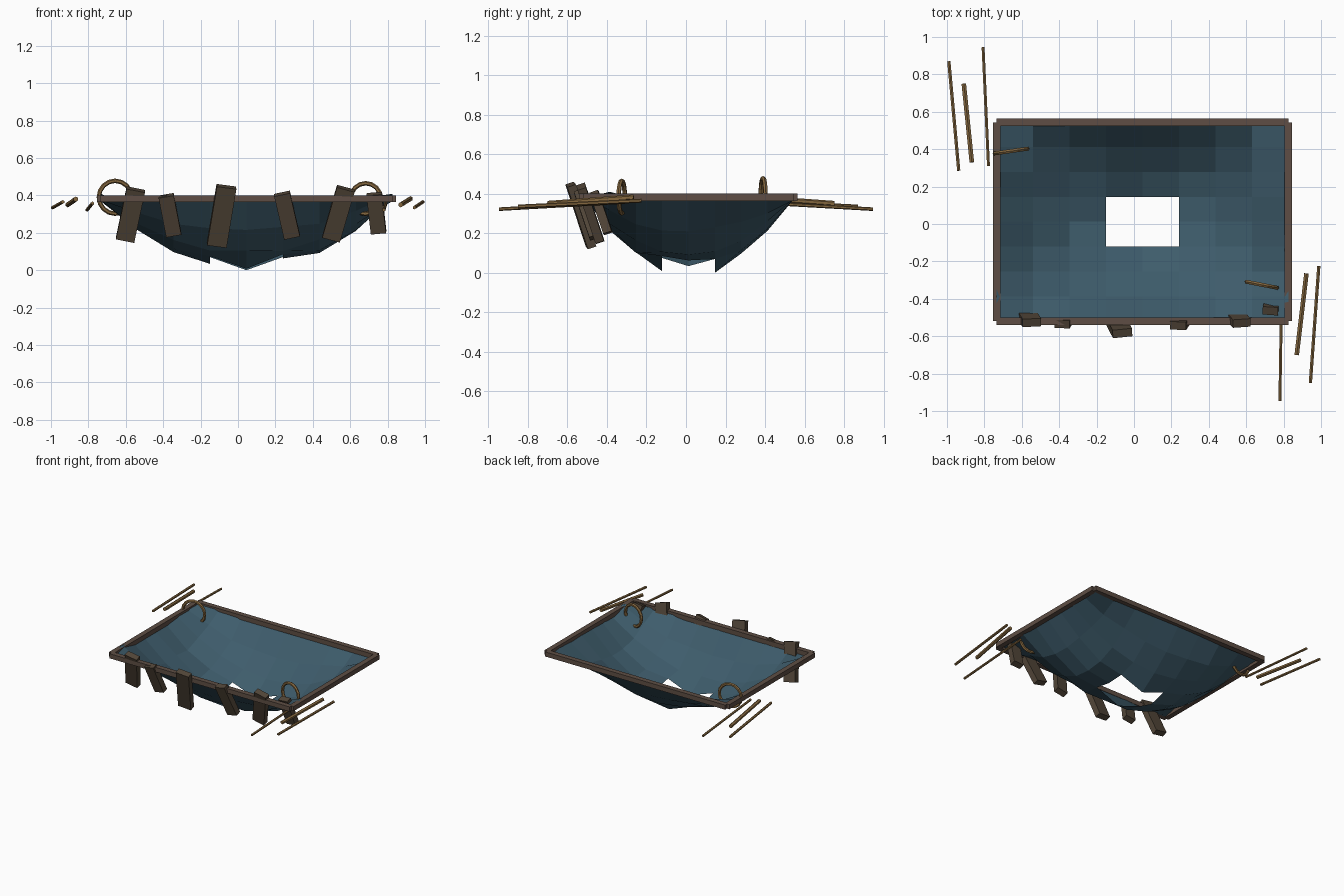
import bpy, bmesh, math, random
from mathutils import Vector, Euler

if "Cube" in bpy.data.objects:
    bpy.data.objects.remove(bpy.data.objects["Cube"])

random.seed(4)


def material(name, rgb):
    m = bpy.data.materials.new(name)
    m.diffuse_color = (*rgb, 1)
    m.use_nodes = True
    m.node_tree.nodes["Principled BSDF"].inputs["Base Color"].default_value = m.diffuse_color
    return m


CLOTH = material("blue cloth", (0.048, 0.107, 0.148))
FRAME = material("frame wood", (0.112, 0.076, 0.058))
PLANK = material("plank wood", (0.084, 0.061, 0.040))
ROPE = material("tan cane", (0.235, 0.138, 0.050))


def finish(bm, name, mat):
    me = bpy.data.meshes.new(name)
    bm.to_mesh(me)
    bm.free()
    me.materials.append(mat)
    ob = bpy.data.objects.new(name, me)
    bpy.context.collection.objects.link(ob)
    return ob


def box(name, mat, centre, size, rot=(0, 0, 0)):
    bm = bmesh.new()
    bmesh.ops.create_cube(bm, size=1)
    bmesh.ops.scale(bm, vec=size, verts=bm.verts)
    ob = finish(bm, name, mat)
    ob.location = centre
    ob.rotation_euler = [math.radians(a) for a in rot]
    return ob


def stick(name, a, b, r):
    a, b = Vector(a), Vector(b)
    bm = bmesh.new()
    bmesh.ops.create_cone(bm, cap_ends=True, segments=6, radius1=r, radius2=r,
                          depth=(b - a).length)
    ob = finish(bm, name, ROPE)
    ob.location = (a + b) / 2
    ob.rotation_euler = (b - a).to_track_quat('Z', 'Y').to_euler()


def ring(name, centre, major, minor, yaw):
    bpy.ops.mesh.primitive_torus_add(major_segments=16, minor_segments=6,
                                     major_radius=major, minor_radius=minor,
                                     location=centre,
                                     rotation=(math.pi / 2, 0, math.radians(yaw)))
    ob = bpy.context.object
    ob.name = name
    ob.data.materials.append(ROPE)


# sagging cloth: 8 x 8 grid with a torn 2 x 2 hole in the middle
CX, CY, HX, HY = 0.045, 0.0125, 0.78, 0.5325
special = {(4, 3): 0.008, (4, 5): 0.0, (3, 4): 0.034, (5, 4): 0.063,
           (3, 3): 0.075, (5, 3): 0.085, (3, 5): 0.07, (5, 5): 0.07,
           (2, 4): 0.097, (6, 4): 0.092, (1, 4): 0.23, (7, 4): 0.21,
           (0, 1): 0.41, (8, 1): 0.408}
bm = bmesh.new()
grid = {}
for i in range(9):
    for j in range(9):
        u, v = i / 4 - 1, j / 4 - 1
        z = 0.38 - 0.38 * (1 - u * u) * (1 - v * v) + random.uniform(-0.012, 0.012)
        z = special.get((i, j), z)
        grid[i, j] = bm.verts.new((CX + u * HX, CY + v * HY, z))
for i in range(8):
    for j in range(8):
        if not (i in (3, 4) and j in (3, 4)):
            bm.faces.new([grid[i, j], grid[i + 1, j], grid[i + 1, j + 1], grid[i, j + 1]])
bmesh.ops.delete(bm, geom=[v for v in bm.verts if not v.link_faces], context='VERTS')
finish(bm, "sagging_cloth", CLOTH)

# rectangular wooden rim
for s, side in ((-1, "front"), (1, "back")):
    box(side + "_rail", FRAME, (CX, CY + s * HY, 0.382), (1.56, 0.04, 0.036))
for s, side in ((-1, "left"), (1, "right")):
    box(side + "_rail", FRAME, (CX + s * HX, CY, 0.382), (0.04, 1.06, 0.036))

# leaning planks on the front: x, y, z, width, length, sideways lean, yaw
planks = [(-0.575, -0.482, 0.297, 0.100, 0.290, 11, 3),
          (-0.364, -0.500, 0.294, 0.082, 0.225, -10, -3),
          (-0.088, -0.532, 0.290, 0.105, 0.335, 7.5, 6),
          (0.262, -0.505, 0.294, 0.086, 0.250, -12, -3),
          (0.537, -0.485, 0.302, 0.098, 0.295, 15, 4),
          (0.740, -0.430, 0.305, 0.082, 0.220, -5, -4)]
for n, (x, y, z, w, l, lean, yaw) in enumerate(planks, 1):
    box(f"plank_{n}", PLANK, (x, y, z), (w, 0.045, l), (19, lean, yaw))

# rope rings at two opposite corners
ring("back_left_ring", (-0.657, 0.39, 0.39), 0.088, 0.012, 8)
ring("front_right_ring", (0.683, -0.325, 0.383), 0.082, 0.012, -11)

# loose canes beside the same two corners
stick("left_cane_1", (-0.99, 0.87, 0.335), (-0.937, 0.285, 0.365), 0.010)
stick("left_cane_2", (-0.91, 0.75, 0.350), (-0.867, 0.33, 0.380), 0.014)
stick("left_cane_3", (-0.807, 0.945, 0.322), (-0.778, 0.31, 0.358), 0.009)
stick("right_cane_1", (0.780, -0.945, 0.322), (0.790, -0.31, 0.358), 0.009)
stick("right_cane_2", (0.870, -0.70, 0.350), (0.922, -0.265, 0.382), 0.014)
stick("right_cane_3", (0.943, -0.85, 0.335), (0.988, -0.225, 0.365), 0.010)
